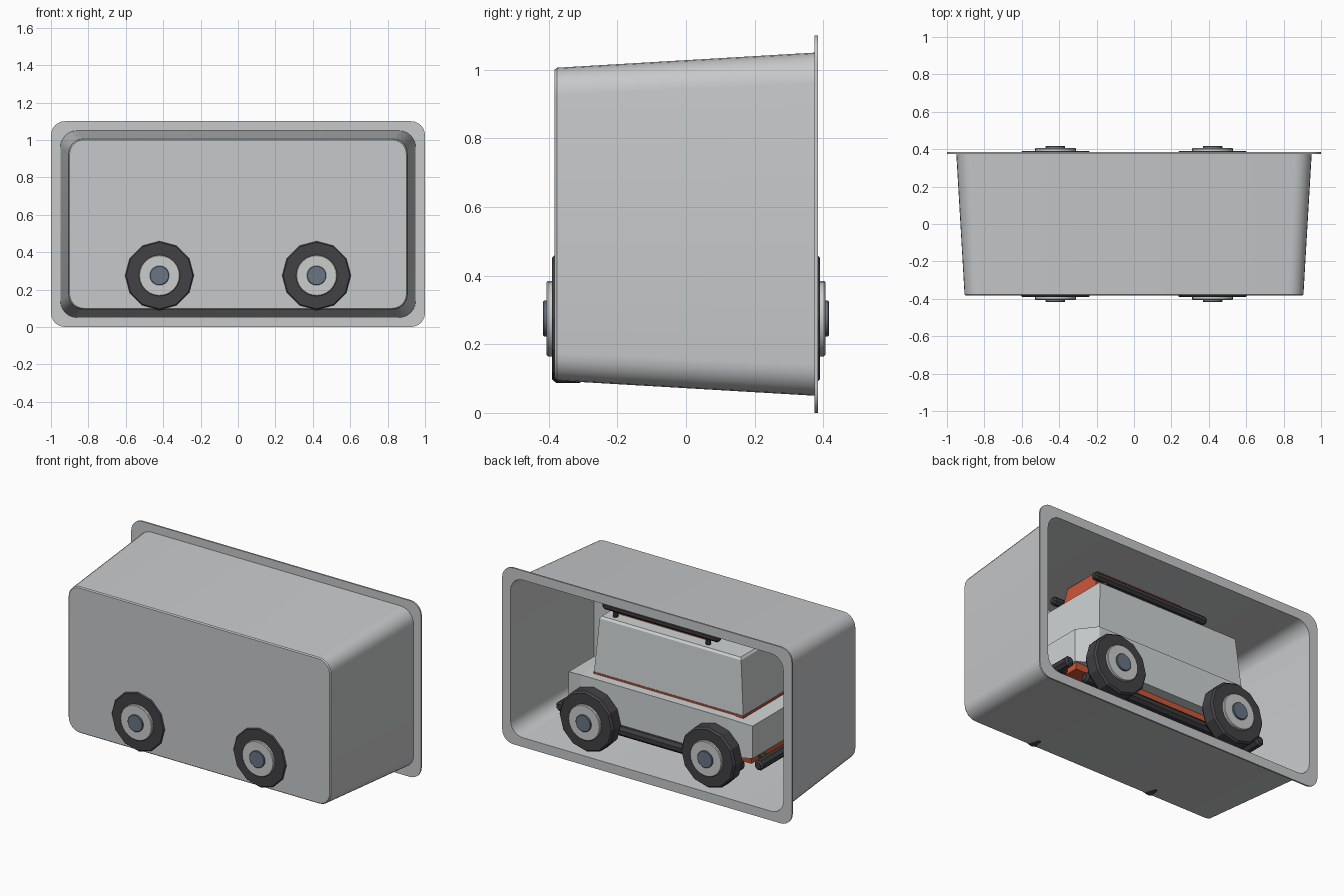
import bpy, bmesh, math
from mathutils import Matrix, Vector

if "Cube" in bpy.data.objects:
    bpy.data.objects.remove(bpy.data.objects["Cube"])


def material(name, r, g, b):
    m = bpy.data.materials.new(name)
    m.diffuse_color = (r, g, b, 1)
    m.use_nodes = True
    m.node_tree.nodes["Principled BSDF"].inputs["Base Color"].default_value = m.diffuse_color
    return m


TRAY = material("tray grey", 0.57, 0.58, 0.59)
BODY = material("body grey", 0.62, 0.65, 0.65)
RED = material("red", 0.62, 0.09, 0.04)
DARK = material("dark trim", 0.045, 0.045, 0.05)
TYRE = material("tyre black", 0.055, 0.053, 0.06)
HUB = material("hub grey", 0.6, 0.61, 0.61)
CAP = material("cap blue grey", 0.14, 0.18, 0.23)


def finish(bm, name, mat, smooth=False):
    bmesh.ops.recalc_face_normals(bm, faces=bm.faces)
    me = bpy.data.meshes.new(name)
    bm.to_mesh(me)
    bm.free()
    me.materials.append(mat)
    ob = bpy.data.objects.new(name, me)
    bpy.context.collection.objects.link(ob)
    if smooth:
        bpy.ops.object.select_all(action='DESELECT')
        ob.select_set(True)
        bpy.context.view_layer.objects.active = ob
        bpy.ops.object.shade_smooth_by_angle(angle=math.radians(35))
    return ob


def loft(name, rings, mat, smooth=False):
    """Skin equal-length point rings and cap both ends."""
    bm = bmesh.new()
    vs = [[bm.verts.new(p) for p in ring] for ring in rings]
    n = len(vs[0])
    for a, b in zip(vs, vs[1:]):
        for i in range(n):
            bm.faces.new((a[i], a[(i + 1) % n], b[(i + 1) % n], b[i]))
    bm.faces.new(vs[0])
    bm.faces.new(vs[-1])
    return finish(bm, name, mat, smooth)


def rounded_rect(hx, hz, r, y, seg=6):
    pts = []
    for k, (sx, sz) in enumerate([(1, 1), (-1, 1), (-1, -1), (1, -1)]):
        for i in range(seg + 1):
            a = math.pi / 2 * (k + i / seg)
            pts.append((sx * (hx - r) + r * math.cos(a), y,
                        0.55 + sz * (hz - r) + r * math.sin(a)))
    return pts


def rect(x0, x1, hy, z):
    return [(x0, -hy, z), (x1, -hy, z), (x1, hy, z), (x0, hy, z)]


def lathe(name, x, z, side, profile, n, mat):
    """Rings of (y, radius) around an axle along y."""
    rings = [[(x + r * math.sin(2 * math.pi * i / n), side * y,
               z + r * math.cos(2 * math.pi * i / n)) for i in range(n)]
             for y, r in profile]
    return loft(name, rings, mat, n > 12)


def bar(name, p, q, r, mat):
    """Round bar with slightly chamfered ends."""
    p, q = Vector(p), Vector(q)
    d = (q - p).normalized()
    rot = d.to_track_quat('Z', 'Y').to_matrix()
    L = (q - p).length
    rings = [[p + rot @ Vector((s * math.cos(math.pi * (i + .5) / 4),
                                s * math.sin(math.pi * (i + .5) / 4), t))
              for i in range(8)]
             for t, s in [(0, r * .65), (.012, r), (L - .012, r), (L, r * .65)]]
    return loft(name, rings, mat)


# Open tray with drafted walls and a flat flange
loft("tray", [rounded_rect(*a) for a in [
    (0.897, 0.447, 0.075, -0.374),
    (0.942, 0.492, 0.085, 0.385),
    (1.0, 0.55, 0.075, 0.385),
    (1.0, 0.55, 0.075, 0.375),
    (0.95, 0.5, 0.09, 0.375),
    (0.906, 0.456, 0.08, -0.376),
    (0.9, 0.45, 0.075, -0.383)]], TRAY, True)

# Lower body: tapered plan with a slightly falling top at the ends
plan = [(0.635, 0.25), (0.51, 0.31), (-0.51, 0.31), (-0.635, 0.25)]
plan += [(x, -y) for x, y in reversed(plan)]
bm = bmesh.new()
low = [bm.verts.new((x, y, 0.275)) for x, y in plan]
top = [bm.verts.new((x, y, 0.478 if abs(x) > 0.6 else 0.515)) for x, y in plan]
for i in range(8):
    j = (i + 1) % 8
    bm.faces.new((low[i], low[j], top[j], top[i]))
for i in range(3):
    for ring in (low, top):
        bm.faces.new((ring[i], ring[i + 1], ring[6 - i], ring[7 - i]))
finish(bm, "lower_body", BODY)

# Red chassis, waist slab and roof box
loft("chassis", [rect(-0.62, 0.62, 0.24, 0.235), rect(-0.62, 0.62, 0.245, 0.28)], RED)
loft("waist_slab", [rect(-0.573, 0.463, 0.253, 0.51), rect(-0.573, 0.463, 0.253, 0.525)], RED)
loft("roof_box", [rect(-0.25, 0.4, 0.14, 0.86), rect(-0.23, 0.37, 0.13, 1.0)], RED)

# Tapered cabin
loft("cabin", [rect(-0.57, 0.46, 0.25, 0.523), rect(-0.54, 0.437, 0.228, 0.855),
               rect(-0.53, 0.43, 0.218, 0.868)], BODY)

# Mirrored trim and wheels
for s, side in ((1, "left"), (-1, "right")):
    bar("roof_rail_" + side, (-0.36, 0.18 * s, 0.925), (0.44, 0.18 * s, 0.925), 0.026, DARK)
    for x in (-0.28, 0.36):
        bar("rail_post_" + side, (x, 0.18 * s, 0.86), (x, 0.18 * s, 0.92), 0.016, DARK)
    bar("side_bar_" + side, (-0.56, 0.24 * s, 0.205), (0.56, 0.24 * s, 0.205), 0.032, DARK)
    bar("bumper_" + side, (0.685 * s, -0.27, 0.25), (0.685 * s, 0.27, 0.25), 0.032, DARK)
    for y in (-0.15, 0.15):
        bar("bumper_mount_" + side, (0.6 * s, y, 0.26), (0.685 * s, y, 0.25), 0.02, DARK)
    for x in (-0.42, 0.42):
        lathe("tyre_" + side, x, 0.275, s,
              [(0.285, 0.165), (0.31, 0.188), (0.378, 0.188), (0.39, 0.178)], 12, TYRE)
        lathe("hub_" + side, x, 0.275, s,
              [(0.38, 0.11), (0.402, 0.11), (0.406, 0.106)], 24, HUB)
        lathe("hub_cap_" + side, x, 0.275, s,
              [(0.4, 0.052), (0.414, 0.052), (0.417, 0.049)], 20, CAP)
for x in (-0.42, 0.42):
    lathe("axle", x, 0.275, 1, [(-0.3, 0.035), (0.3, 0.035)], 12, DARK)
